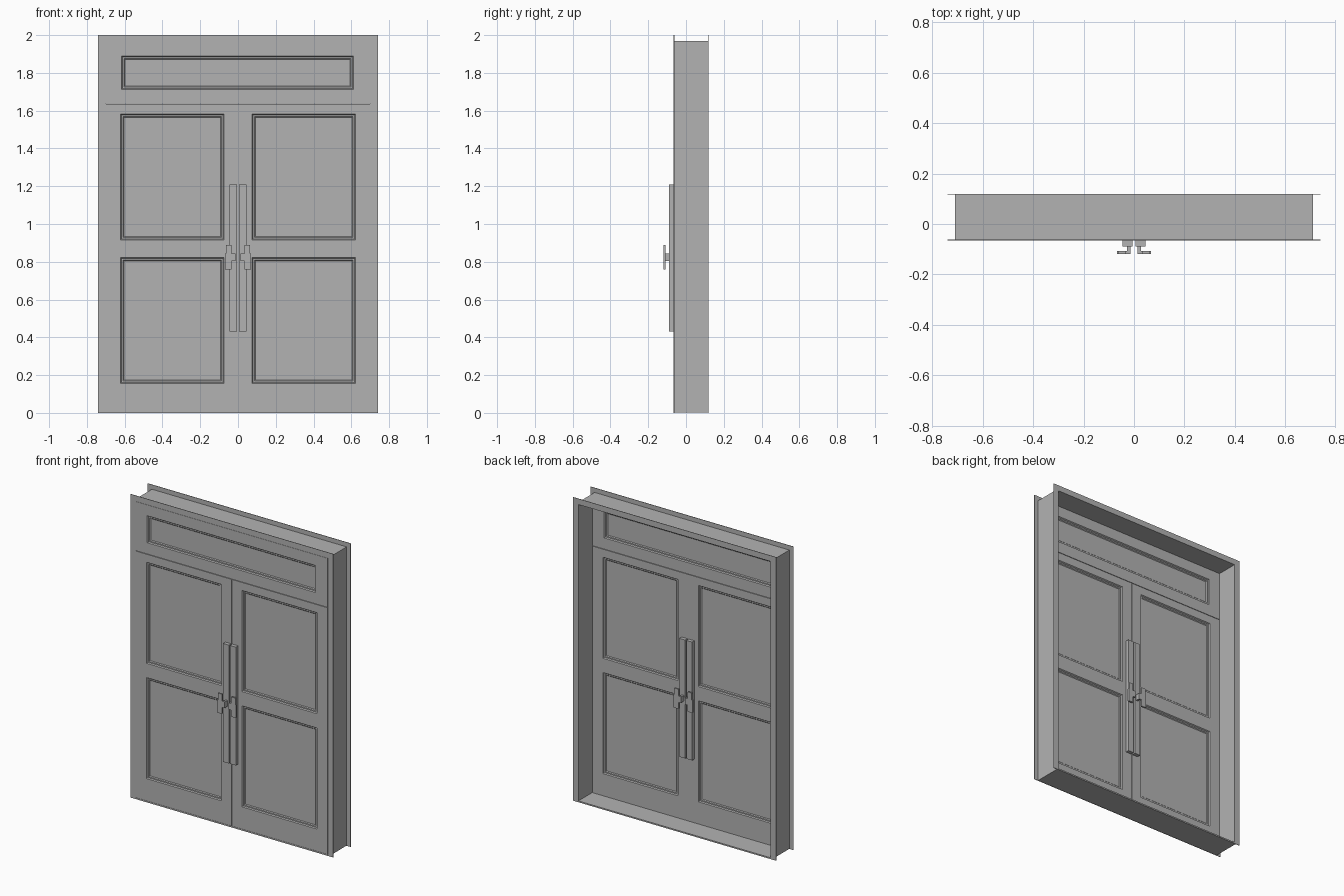
import bpy
import bmesh

cube = bpy.data.objects.get("Cube")
if cube:
    bpy.data.objects.remove(cube, do_unlink=True)

grey = bpy.data.materials.new("plain grey")
grey.use_nodes = True
grey.diffuse_color = (0.45, 0.45, 0.45, 1)
grey.node_tree.nodes["Principled BSDF"].inputs["Base Color"].default_value = (0.45, 0.45, 0.45, 1)

FRONT, REAR, BACK = -0.065, -0.022, 0.12   # door front, door rear, frame back


def finish(bm, name):
    bmesh.ops.recalc_face_normals(bm, faces=bm.faces[:])
    mesh = bpy.data.meshes.new(name)
    bm.to_mesh(mesh)
    bm.free()
    mesh.materials.append(grey)
    obj = bpy.data.objects.new(name, mesh)
    bpy.context.collection.objects.link(obj)
    return obj


def add_box(bm, x, y, z):
    verts = bmesh.ops.create_cube(bm, size=1)["verts"]
    for v in verts:
        v.co = [r[0] + (c + 0.5) * (r[1] - r[0]) for c, r in zip(v.co, (x, y, z))]


def ring(name, profile):
    """Rectangular frame swept from a closed profile of (half width, bottom, top, y)."""
    bm = bmesh.new()
    loops = [[bm.verts.new((x, y, z)) for x, z in ((-w, z0), (w, z0), (w, z1), (-w, z1))]
             for w, z0, z1, y in profile]
    for a, b in zip(loops, loops[1:] + loops[:1]):
        for i in range(4):
            j = (i + 1) % 4
            bm.faces.new((a[i], a[j], b[j], b[i]))
    return finish(bm, name)


def panelled_slab(name, xs, zs):
    """Slab on a grid of cuts; every odd cell becomes a moulded, sunken panel on both sides."""
    bm = bmesh.new()
    grid = [[bm.verts.new((x, FRONT, z)) for x in xs] for z in zs]
    for j in range(len(zs) - 1):
        for i in range(len(xs) - 1):
            bm.faces.new((grid[j][i], grid[j][i + 1], grid[j + 1][i + 1], grid[j + 1][i]))
    # thicken
    kept = bm.faces[:]
    ext = bmesh.ops.extrude_face_region(bm, geom=kept, use_keep_orig=True)["geom"]
    for v in ext:
        if isinstance(v, bmesh.types.BMVert):
            v.co.y = REAR
    bmesh.ops.recalc_face_normals(bm, faces=bm.faces[:])
    bm.normal_update()
    # stepped moulding around each panel

    def is_panel(f):
        c = f.calc_center_median()
        return (abs(f.normal.y) > 0.9 and xs[1] < c.x < xs[2]
                and any(zs[k] < c.z < zs[k + 1] for k in range(1, len(zs) - 1, 2)))
    panels = [f for f in bm.faces if is_panel(f)]
    for width, depth in ((0.005, -0.007), (0.008, 0.0), (0.005, -0.005)):
        bmesh.ops.inset_individual(bm, faces=panels, thickness=width, depth=depth,
                                   use_even_offset=True)
    return finish(bm, name)


# Door frame: hollow box with thin flanges at front and back
ring("door_frame", [
    (0.74, 0.0, 2.0, FRONT), (0.74, 0.0, 2.0, FRONT + 0.003),
    (0.71, 0.001, 1.97, FRONT + 0.003), (0.71, 0.001, 1.97, BACK - 0.003),
    (0.74, 0.0, 2.0, BACK - 0.003), (0.74, 0.0, 2.0, BACK),
    (0.70, 0.009, 1.962, BACK), (0.70, 0.009, 1.962, FRONT)])

# Transom panel above the doors
panelled_slab("transom", [-0.699, -0.617, 0.612, 0.699], [1.638, 1.712, 1.89, 1.961])

# Two door leaves, each with two panels
for side, s in (("left", 1), ("right", -1)):
    xs = sorted(s * x for x in (0.001, 0.074, 0.622, 0.699))
    panelled_slab(side + "_door", xs, [0.010, 0.156, 0.822, 0.916, 1.582, 1.635])

# Handles on both faces of both doors: long plate, stem and stepped lever
for face, base, d in (("front", FRONT, -1), ("rear", REAR, 1)):
    for side, s in (("left", 1), ("right", -1)):
        def span(a, b):
            return sorted((s * a, s * b))

        def out(a, b):
            return sorted((base + d * a, base + d * b))
        bm = bmesh.new()
        add_box(bm, span(0.005, 0.046), out(0, 0.024), (0.43, 1.21))
        finish(bm, f"{face}_{side}_handle_plate")

        bm = bmesh.new()
        add_box(bm, span(0.014, 0.028), out(0.024, 0.046), (0.805, 0.843))
        add_box(bm, span(0.014, 0.068), out(0.043, 0.054), (0.803, 0.845))
        add_box(bm, span(0.034, 0.064), out(0.043, 0.054), (0.845, 0.89))
        add_box(bm, span(0.034, 0.068), out(0.043, 0.054), (0.76, 0.803))
        finish(bm, f"{face}_{side}_lever")
